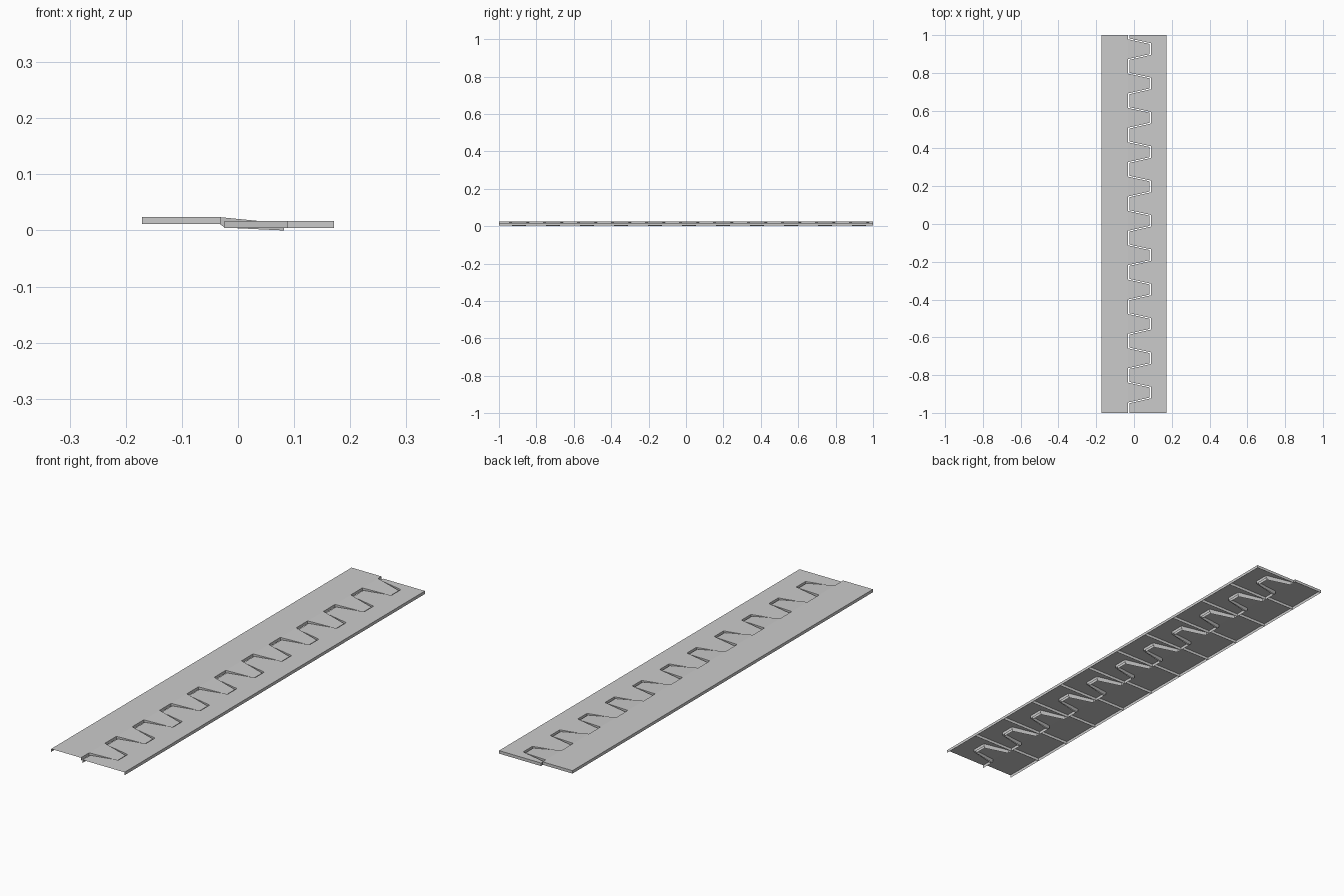
import bpy, bmesh

if "Cube" in bpy.data.objects:
    bpy.data.objects.remove(bpy.data.objects["Cube"])

SEGMENTS = 11
L = 2.0 / SEGMENTS      # length of one module along y
HALF = 0.171            # half of the overall width


def make_plate(name, path, tops):
    """path: (x, y, z_top, z_bottom) rim points, counter-clockwise, open at y = 0.
    tops: index lists of the rim points forming each top face."""
    bm = bmesh.new()
    hi = [bm.verts.new((x, y, zt)) for x, y, zt, zb in path]
    lo = [bm.verts.new((x, y, zb)) for x, y, zt, zb in path]
    for idx in tops:
        bm.faces.new([hi[i] for i in idx])
    for i in range(len(path) - 1):
        bm.faces.new((hi[i], lo[i], lo[i + 1], hi[i + 1]))
    mesh = bpy.data.meshes.new(name)
    bm.to_mesh(mesh)
    bm.free()
    ob = bpy.data.objects.new(name, mesh)
    bpy.context.collection.objects.link(ob)
    ob.location.y = -1
    # repeat the module along the joint
    arr = ob.modifiers.new("Repeat", 'ARRAY')
    arr.count = SEGMENTS
    arr.use_relative_offset = False
    arr.use_constant_offset = True
    arr.constant_offset_displace = (0, L, 0)
    return ob


# raised plate with a tooth that slopes down over the lower plate's slot
T, B = 0.0237, 0.0113
R = -0.032
raised = [
    (R, 0, T, B),
    (R, 0.055, T, B),
    (-0.024, 0.0568, 0.0229, 0.005),
    (0.082, 0.081, 0.0125, 0.0),
    (0.082, 0.135, 0.0125, 0.0),
    (-0.024, 0.1582, 0.0229, 0.005),
    (R, 0.160, T, B),
    (R, L, T, B),
    (-HALF, L, T, B),
    (-HALF, 0, T, B),
]
make_plate("raised_tooth_plate", raised,
           [[0, 1, 6, 7, 8, 9], [1, 2, 5, 6], [2, 3, 4, 5]])

# flat lower plate with matching slots
outline = [(HALF, 0), (HALF, L), (-0.024, L), (-0.024, 0.164),
           (0.089, 0.139), (0.089, 0.077), (-0.024, 0.051), (-0.024, 0)]
lower = [(x, y, 0.0167, 0.004) for x, y in outline]
make_plate("lower_slot_plate", lower, [list(range(8))])
